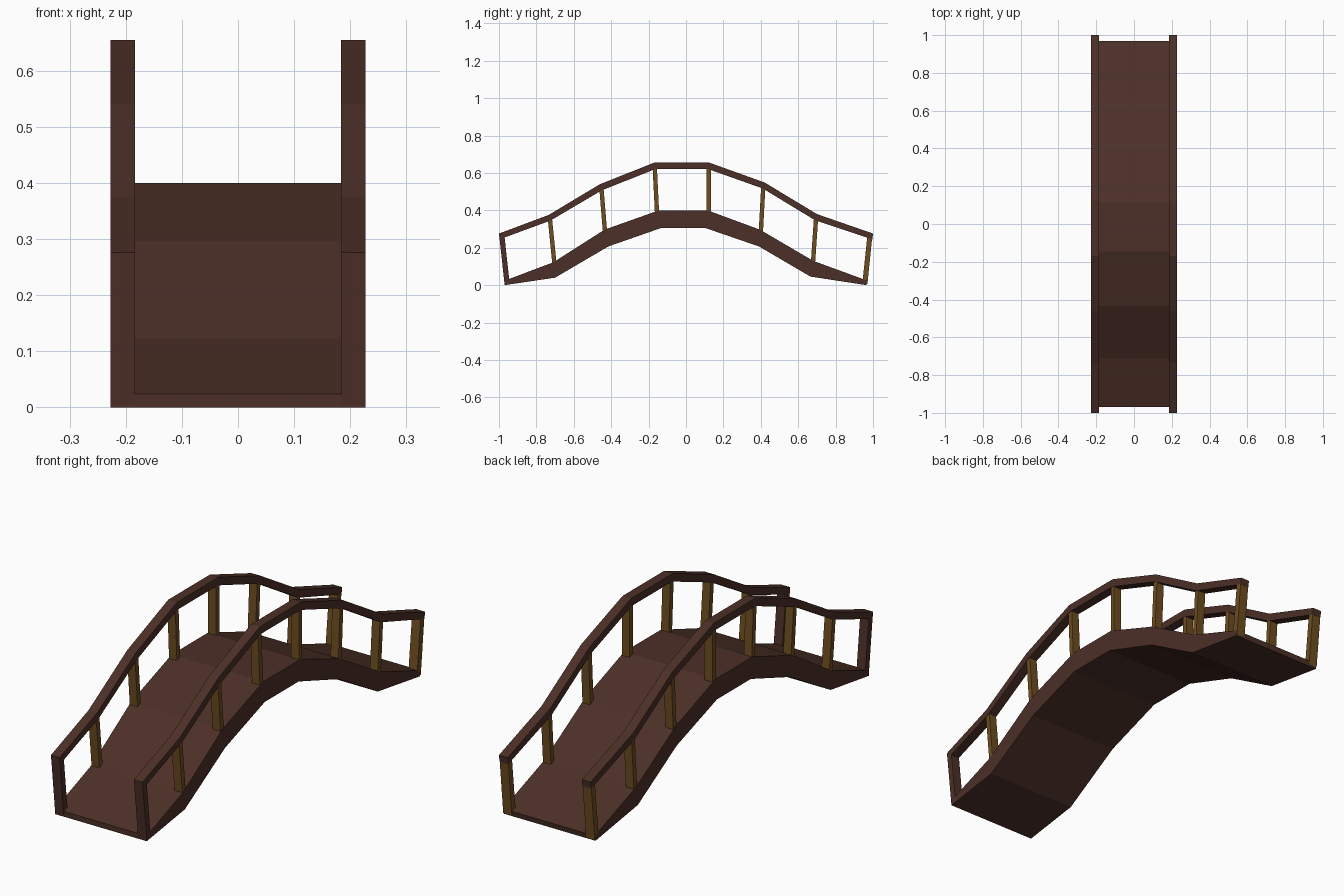
import bpy, bmesh

if "Cube" in bpy.data.objects:
    bpy.data.objects.remove(bpy.data.objects["Cube"])


def material(name, rgb):
    m = bpy.data.materials.new(name)
    m.diffuse_color = (*rgb, 1.0)
    m.use_nodes = True
    m.node_tree.nodes["Principled BSDF"].inputs["Base Color"].default_value = m.diffuse_color
    return m


dark_wood = material("dark brown wood", (0.072, 0.029, 0.020))
post_wood = material("golden brown wood", (0.155, 0.074, 0.015))

WIDTH = 0.227      # half width of the bridge
INNER = 0.184      # inner side of the railings


def extrude_strip(name, lower, upper, x0, x1, mat):
    """Solid between two (y, z) lines, extruded along x."""
    bm = bmesh.new()
    rings = [[bm.verts.new((x, y, z)) for x, (y, z) in
              ((x0, lo), (x1, lo), (x1, up), (x0, up))]
             for lo, up in zip(lower, upper)]
    for a, b in zip(rings, rings[1:]):
        for i in range(4):
            j = (i + 1) % 4
            bm.faces.new((a[i], a[j], b[j], b[i]))
    bm.faces.new(rings[0])
    bm.faces.new(rings[-1])
    bmesh.ops.recalc_face_normals(bm, faces=bm.faces)
    me = bpy.data.meshes.new(name)
    bm.to_mesh(me)
    bm.free()
    me.materials.append(mat)
    ob = bpy.data.objects.new(name, me)
    bpy.context.collection.objects.link(ob)
    return ob


# Arched deck
deck_top = [(-0.97, 0.024), (-0.71, 0.122), (-0.435, 0.297), (-0.145, 0.40),
            (0.115, 0.40), (0.395, 0.297), (0.68, 0.13), (0.97, 0.024)]
deck_bottom = [(-0.97, 0.0), (-0.70, 0.04), (-0.415, 0.207), (-0.135, 0.305),
               (0.105, 0.305), (0.39, 0.207), (0.665, 0.046), (0.965, 0.0)]
extrude_strip("deck", deck_bottom, deck_top, -WIDTH, WIDTH, dark_wood)

# Handrail lines
rail_top = [(-1.0, 0.276), (-0.735, 0.375), (-0.46, 0.54), (-0.17, 0.655),
            (0.125, 0.655), (0.42, 0.549), (0.70, 0.38), (1.0, 0.276)]
rail_bottom = [(-0.997, 0.245), (-0.725, 0.345), (-0.45, 0.507), (-0.165, 0.62),
               (0.12, 0.62), (0.41, 0.517), (0.69, 0.347), (0.996, 0.245)]

# Post centres: (y, z) at foot and head
posts = [((-0.703, 0.11), (-0.727, 0.35)), ((-0.433, 0.285), (-0.452, 0.515)),
         ((-0.155, 0.385), (-0.167, 0.63)), ((0.122, 0.385), (0.122, 0.63)),
         ((0.400, 0.28), (0.413, 0.525)), ((0.679, 0.12), (0.695, 0.355))]

for side, s in (("left", -1), ("right", 1)):
    a, b = s * INNER, s * WIDTH
    extrude_strip(side + "_handrail", rail_bottom, rail_top, a, b, dark_wood)
    # Front end post matches the rail
    extrude_strip(side + "_front_end_post", [(-0.97, 0.004), (-0.997, 0.25)],
                  [(-0.945, 0.030), (-0.970, 0.257)], a, b, dark_wood)
    # Back end post
    extrude_strip(side + "_back_end_post", [(0.945, 0.030), (0.969, 0.257)],
                  [(0.97, 0.006), (0.995, 0.25)], a, b, post_wood)
    # Baluster posts
    for i, (foot, head) in enumerate(posts):
        h = 0.0115
        extrude_strip(f"{side}_post_{i + 1}",
                      [(foot[0] - h, foot[1]), (head[0] - h, head[1])],
                      [(foot[0] + h, foot[1]), (head[0] + h, head[1])],
                      s * (INNER + 0.002), s * (WIDTH - 0.002), post_wood)
